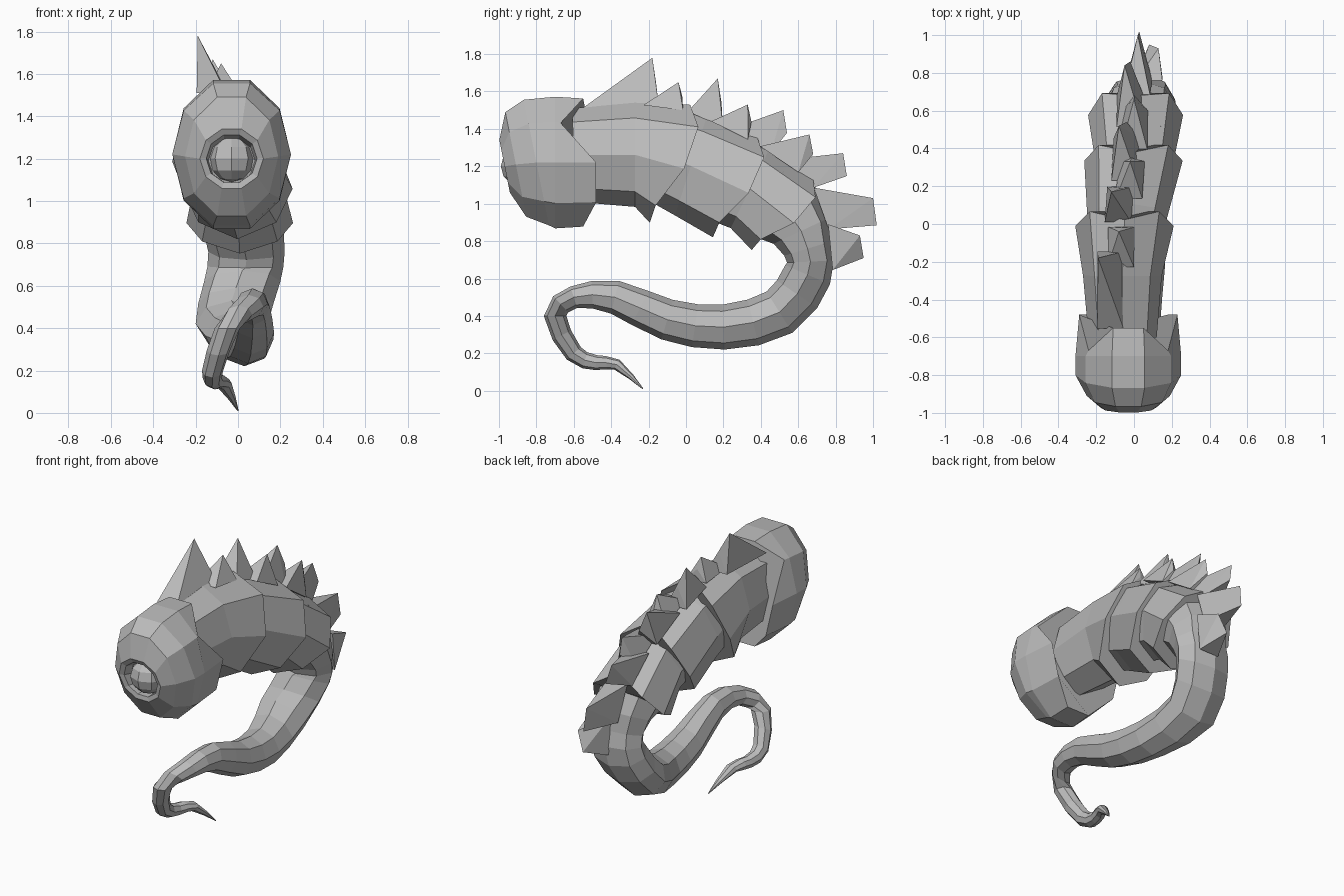
import bpy, bmesh, math
from mathutils import Vector

cube = bpy.data.objects.get("Cube")
if cube:
    bpy.data.objects.remove(cube, do_unlink=True)

COLOUR = (0.5, 0.5, 0.5, 1)
grey = bpy.data.materials.new("stone grey")
grey.use_nodes = True
grey.diffuse_color = COLOUR
grey.node_tree.nodes["Principled BSDF"].inputs["Base Color"].default_value = COLOUR

# Spine from neck to tail tip: x, y, z, half width, half depth
SPINE = [Vector(point) for point in (
    (-.06, -.6, 1.25, .2, .27), (-.06, -.2, 1.26, .21, .28),
    (-.04, 0, 1.21, .21, .28), (0, .3, 1.1, .21, .24),
    (.01, .55, .95, .2, .2), (.04, .65, .76, .18, .13),
    (.02, .65, .62, .18, .13), (-.03, .5, .42, .17, .13),
    (.03, .2, .34, .13, .12), (.06, -.1, .38, .11, .11),
    (.07, -.38, .5, .08, .09), (.05, -.6, .5, .07, .06),
    (-.05, -.7, .4, .06, .06), (-.12, -.6, .2, .05, .05),
    (-.11, -.48, .15, .04, .04), (-.07, -.37, .14, .04, .03),
    (0, -.23, .01, .003, .003),
)]


def spine_at(t):
    """Smooth interpolation of the spine at a fractional point index."""
    last = len(SPINE) - 1
    i = min(int(t), last - 1)
    f = t - i
    a, b, c, d = (SPINE[min(max(k, 0), last)] for k in range(i - 1, i + 3))
    curve = (c - a) * f + (a * 2 - b * 5 + c * 4 - d) * f ** 2
    return b + (curve + (b * 3 - a - c * 3 + d) * f ** 3) / 2


def frame(t, flare=0):
    """Centre, half width, half depth and dorsal direction on the spine.
    A flare widens the ring, mostly towards the belly."""
    last = len(SPINE) - 1
    x, y, z, width, depth = spine_at(t)
    step = spine_at(min(t + .1, last)) - spine_at(max(t - .1, 0))
    dorsal = Vector((0, -step[2], step[1])).normalized()
    centre = Vector((x, y, z)) - dorsal * flare / 2
    return centre, width + flare, depth + flare, dorsal


def finish(name, bm):
    bmesh.ops.recalc_face_normals(bm, faces=bm.faces)
    mesh = bpy.data.meshes.new(name)
    bm.to_mesh(mesh)
    bm.free()
    mesh.materials.append(grey)
    obj = bpy.data.objects.new(name, mesh)
    bpy.context.collection.objects.link(obj)


def loft(name, frames, sides=8, rim=None):
    """Skin a row of oval rings; rim moves points of the last ring back."""
    bm = bmesh.new()
    loops = []
    for centre, width, depth, dorsal in frames:
        back = dorsal.cross(Vector((1, 0, 0)))
        loop = []
        for i in range(sides):
            angle = math.tau * i / sides
            c, s = math.cos(angle), math.sin(angle)
            point = centre + Vector((width * c, 0, 0)) + dorsal * depth * s
            if rim and len(loops) == len(frames) - 1:
                point += back * rim(c, s)
            loop.append(bm.verts.new(point))
        loops.append(loop)
    for a, b in zip(loops, loops[1:]):
        for i in range(sides):
            j = (i + 1) % sides
            bm.faces.new((a[i], a[j], b[j], b[i]))
    bm.faces.new(loops[0])
    bm.faces.new(loops[-1])
    finish(name, bm)


def head_frame(y, z, width, depth):
    tilt = .2 if y < -.75 else 0
    return Vector((-.03, y, z)), width, depth, Vector((0, -tilt, 1)).normalized()


def notched(c, s):
    """Hood edge: cut back beside the crown, long on the cheeks."""
    if .5 < s < .9:
        return -.12
    return .07 if abs(s) < .7 else 0


def pointed(c, s):
    """Plate rim: drawn out to points on the upper flanks."""
    return .08 if abs(c) > .5 and s > -.1 else 0


# Head with a recessed eye socket
loft("head", [
    head_frame(-.9, 1.19, .11, .11),
    head_frame(-.96, 1.2, .12, .12),
    head_frame(-.97, 1.2, .15, .15),
    head_frame(-.91, 1.21, .22, .3),
    head_frame(-.8, 1.22, .28, .36),
    head_frame(-.7, 1.22, .28, .37),
    head_frame(-.55, 1.22, .26, .36),
], sides=10, rim=notched)

# Eyeball
bm = bmesh.new()
bmesh.ops.create_uvsphere(bm, u_segments=8, v_segments=6, radius=.11)
bmesh.ops.translate(bm, vec=(-.03, -.88, 1.2), verts=bm.verts)
finish("eyeball", bm)

# Overlapping body plates, each flaring at its rear rim
for name, start, end in (("neck_plate", 0, 1.6),
                         ("middle_plate", 1.3, 2.9),
                         ("rear_plate", 2.4, 3.9)):
    middle = (start + end) / 2
    rings = [frame(start, flare=-.02), frame(middle), frame(end, flare=.05)]
    loft(name, rings, rim=pointed)

# Tail, bending under the body and curling to a point
tail_steps = range(7, 2 * len(SPINE) - 1)
loft("tail", [frame(step / 2) for step in tail_steps])


def back_spike(name, start, end, tip):
    """Wedge on the back between two spine positions, with a raised heel."""
    tip = Vector(tip)
    bm = bmesh.new()
    bm.verts.new(tip)
    for t in (start, end):
        centre, width, depth, dorsal = frame(t)
        base = centre + dorsal * depth * .95
        base.x += (tip.x - base.x) / 2
        for side in (-.07, .07):
            bm.verts.new(base + Vector((side, 0, 0)))
    drop = (tip - base).length / 2
    bm.verts.new((base.x, tip.y + .02, tip.z - drop))
    bmesh.ops.convex_hull(bm, input=bm.verts)
    finish(name, bm)


# Row of back spikes: start and end on the spine, then the tip
SPIKES = (
    (.2, 1.1, (-.19, -.18, 1.78)),
    (.9, 1.5, (-.08, -.04, 1.65)),
    (1.6, 2.4, (-.12, .17, 1.67)),
    (2.2, 2.8, (-.02, .33, 1.53)),
    (2.5, 3.2, (-.08, .52, 1.5)),
    (3, 3.7, (0, .66, 1.37)),
    (3.4, 4, (-.05, .84, 1.27)),
    (4, 4.7, (.02, 1, 1.03)),
    (4.6, 5.7, (.13, .93, .83)),
)
for number, (start, end, tip) in enumerate(SPIKES, 1):
    back_spike(f"back_spike_{number}", start, end, tip)
